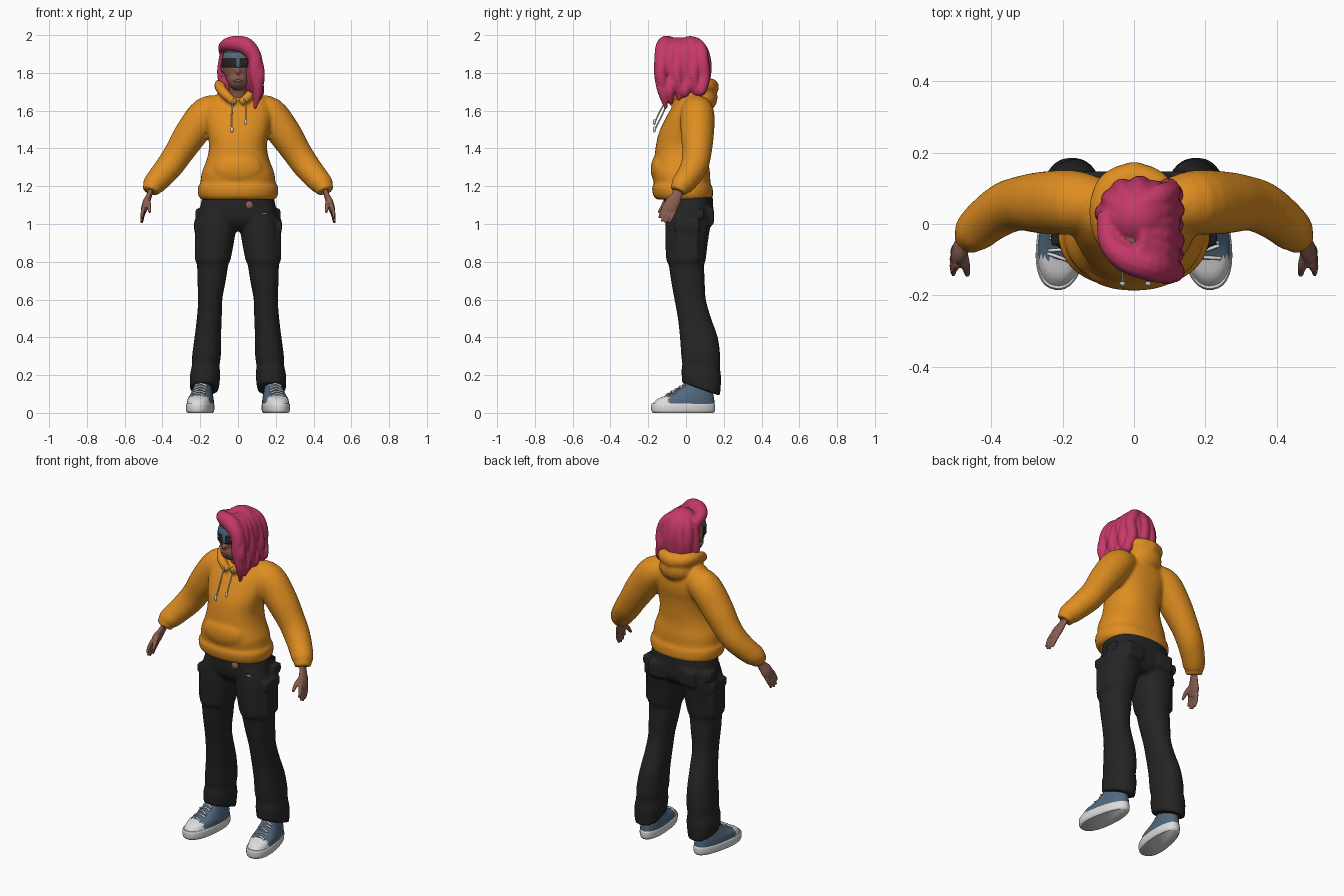
import bpy, bmesh, math
from mathutils import Vector, Matrix

default = bpy.data.objects.get("Cube")
if default:
    bpy.data.objects.remove(default, do_unlink=True)


def material(name, *rgb):
    mat = bpy.data.materials.new(name)
    mat.use_nodes = True
    mat.diffuse_color = (*rgb, 1)
    mat.node_tree.nodes["Principled BSDF"].inputs["Base Color"].default_value = (*rgb, 1)
    return mat


ORANGE = material("hoodie orange", .74, .27, .015)
PINK = material("hair pink", .56, .04, .14)
CHARCOAL = material("trouser charcoal", .018, .018, .018)
SKIN = material("skin brown", .25, .11, .08)
SLATE = material("slate blue", .08, .14, .21)
WHITE = material("rubber white", .72, .72, .72)
LIP = material("lip brown", .2, .07, .06)


def spline(rows, steps=4):
    """Smooth curve through rows of numbers of any length."""
    out, last = [], len(rows) - 1
    for i in range(last):
        quad = zip(rows[max(i - 1, 0)], rows[i], rows[i + 1], rows[min(i + 2, last)])
        quad = list(quad)
        for k in range(steps):
            t = k / steps
            out.append([(2*q + (r-p)*t + (2*p-5*q+4*r-s)*t*t + (3*q-p-3*r+s)*t**3) / 2
                        for p, q, r, s in quad])
    return out + [list(rows[last])]


def skin_loops(bm, loops):
    rings = [[bm.verts.new(co) for co in loop] for loop in loops]
    for low, high in zip(rings, rings[1:]):
        for i in range(len(low)):
            bm.faces.new((low[i - 1], low[i], high[i], high[i - 1]))
    bm.faces.new(rings[0][::-1])
    bm.faces.new(rings[-1])


def tube(bm, rows, s=1, flat=1, sides=12):
    """Tube through rows of x, y, z, radius; s mirrors it in x."""
    rows = spline(rows)
    pts = [Vector((s * r[0], r[1], r[2])) for r in rows]
    u, loops = None, []
    for i, p in enumerate(pts):
        t = (pts[min(i + 1, len(pts) - 1)] - pts[max(i - 1, 0)]).normalized()
        if u is None:
            u = Vector((0, 0, 1)) if abs(t.x) > .8 else Vector((1, 0, 0))
        u = (u - t * u.dot(t)).normalized()
        v, r = t.cross(u), rows[i][3]
        angles = [math.tau * k / sides for k in range(sides)]
        loops.append([p + u * (r * flat * math.cos(a)) + v * (r * math.sin(a)) for a in angles])
    skin_loops(bm, loops)


def stack(bm, rows, s=1, power=2.3, taper=0, sides=40):
    """Rounded rings: z, centre x, centre y, half width, half depth, tilt."""
    def bend(c):
        return math.copysign(abs(c) ** (2 / power), c)
    loops = []
    for z, cx, cy, rx, ry, tilt in spline(rows):
        loop = []
        for k in range(sides):
            a = math.tau * k / sides
            dx, dy = bend(math.cos(a)), bend(math.sin(a))
            loop.append((s * cx + rx * dx * (1 - taper * dy), cy + ry * dy, z - tilt * ry * dy))
        loops.append(loop)
    skin_loops(bm, loops)


def ball(bm, loc, size):
    mat = Matrix.Translation(loc) @ Matrix.Diagonal((*size, 1))
    bmesh.ops.create_uvsphere(bm, u_segments=32, v_segments=20, radius=1, matrix=mat)


def block(bm, loc, size):
    mat = Matrix.Translation(loc) @ Matrix.Diagonal((*size, 1))
    bmesh.ops.create_cube(bm, size=1, matrix=mat)


def finish(bm, name, *mats, voxel=0, rounds=3):
    """Make the object; a voxel size fuses overlapping parts into one skin."""
    bmesh.ops.recalc_face_normals(bm, faces=bm.faces)
    mesh = bpy.data.meshes.new(name)
    bm.to_mesh(mesh)
    bm.free()
    for mat in mats:
        mesh.materials.append(mat)
    for poly in mesh.polygons:
        poly.use_smooth = True
    mesh.set_sharp_from_angle(angle=math.radians(50))
    ob = bpy.data.objects.new(name, mesh)
    bpy.context.scene.collection.objects.link(ob)
    if voxel:
        fuse = ob.modifiers.new("fuse", "REMESH")
        fuse.mode, fuse.voxel_size, fuse.use_smooth_shade = "VOXEL", voxel, True
        relax = ob.modifiers.new("relax", "SMOOTH")
        relax.factor, relax.iterations = .5, rounds
    return ob


# Hoodie: body, pouch, sleeves and lowered hood fused together
bm = bmesh.new()
stack(bm, [(1.13, 0, -.012, .195, .145, 0), (1.15, 0, -.015, .21, .158, 0),
           (1.195, 0, -.02, .213, .16, 0), (1.215, 0, -.02, .2, .15, 0),
           (1.27, 0, -.025, .192, .152, 0), (1.34, 0, -.025, .166, .143, 0),
           (1.41, 0, -.02, .153, .14, 0), (1.48, 0, -.01, .163, .135, 0),
           (1.55, 0, .012, .178, .125, 0), (1.61, 0, .027, .178, .107, 0),
           (1.66, 0, .035, .15, .08, 0), (1.695, 0, .035, .09, .06, 0)])
ball(bm, (0, -.135, 1.29), (.13, .052, .085))
ball(bm, (0, .095, 1.67), (.1, .072, .078))
for s in (1, -1):
    tube(bm, [(.08, .05, 1.61, .07), (.165, .06, 1.585, .09), (.25, .06, 1.475, .088),
              (.315, .058, 1.375, .077), (.36, .045, 1.31, .073), (.41, .012, 1.25, .066),
              (.445, -.02, 1.21, .06), (.455, -.032, 1.192, .05), (.463, -.042, 1.172, .046)],
         s, sides=20)
    tube(bm, [(.012, -.08, 1.64, .02), (.06, -.065, 1.68, .026), (.09, -.02, 1.715, .028),
              (.092, .05, 1.735, .034), (.06, .11, 1.73, .042), (-.01, .133, 1.725, .045)], s)
finish(bm, "hoodie", ORANGE, voxel=.01)

# Drawstrings with tips
bm = bmesh.new()
for x, drop in ((-.032, 1.5), (.04, 1.54)):
    tube(bm, [(x * .8, -.09, 1.665, .004), (x, -.125, drop + .08, .004), (x, -.165, drop, .004)])
    ball(bm, (x, -.167, drop), (.008, .008, .016))
finish(bm, "drawstrings", WHITE)

# Trousers: hips, wide legs and cargo pockets fused together
bm = bmesh.new()
stack(bm, [(.965, 0, .02, .11, .08, 0), (1.01, 0, .015, .19, .122, 0),
           (1.07, 0, .013, .203, .132, 0), (1.16, 0, .01, .185, .13, 0)])
for s in (1, -1):
    stack(bm, [(1.08, .1, .015, .095, .12, 0), (1, .113, .01, .106, .12, 0),
               (.9, .122, .003, .1, .112, 0), (.81, .133, 0, .093, .104, 0),
               (.785, .134, .002, .083, .094, 0), (.7, .14, .01, .075, .089, 0),
               (.6, .147, .022, .064, .083, 0), (.5, .152, .045, .066, .088, 0),
               (.4, .16, .068, .07, .1, 0), (.3, .167, .078, .076, .103, 0),
               (.25, .171, .08, .073, .1, .1), (.2, .174, .081, .08, .105, .2),
               (.125, .178, .08, .076, .1, .35)], s)
    block(bm, (s * .205, .005, .9), (.045, .12, .19))
    block(bm, (s * .205, .005, .99), (.055, .13, .05))
    block(bm, (s * .2, .06, 1.055), (.05, .07, .05))
    block(bm, (s * .105, .13, 1.04), (.1, .035, .09))
finish(bm, "trousers", CHARCOAL, voxel=.01)

# Waist details
bm = bmesh.new()
ball(bm, (.06, -.115, 1.1), (.022, .014, .022))
finish(bm, "waist_tag", SKIN)
bm = bmesh.new()
ball(bm, (.145, -.104, 1.055), (.018, .007, .004))
finish(bm, "pocket_zip", WHITE)

# Hands: flat palm, four fingers and a thumb
along, across = Vector((.26, -.4, -.87)), Vector((0, .91, -.42))
for s, side in ((1, "left"), (-1, "right")):
    bm = bmesh.new()
    tube(bm, [(.455, -.03, 1.2, .026), (.47, -.05, 1.15, .03), (.487, -.072, 1.11, .04),
              (.499, -.09, 1.07, .032)], s, flat=.5)
    for k in range(4):
        root = Vector((.495, -.085, 1.085)) + across * (.02 * k - .03)
        reach = .075 if k in (0, 3) else .088
        knuckle, tip = root + along * reach * .55, root + along * reach
        tube(bm, [(*root, .011), (*knuckle, .01), (tip.x - .008, tip.y, tip.z, .006)], s, sides=10)
    tube(bm, [(.482, -.075, 1.13, .014), (.472, -.115, 1.1, .013), (.467, -.145, 1.06, .007)], s)
    finish(bm, side + "_hand", SKIN, voxel=.005, rounds=1)

# Shoes: sole, canvas upper with toe cap, laces
for s, side in ((1, "left"), (-1, "right")):
    sole, upper, laces = bmesh.new(), bmesh.new(), bmesh.new()
    stack(sole, [(0, 0, -.015, .062, .162, 0), (.012, 0, -.015, .069, .17, 0),
                 (.04, 0, -.015, .07, .171, 0), (.05, 0, -.015, .066, .167, 0)], taper=.12)
    stack(upper, [(.04, 0, -.015, .067, .167, 0), (.075, 0, 0, .064, .15, 0),
                  (.1, 0, .03, .056, .115, 0), (.14, 0, .06, .046, .08, 0),
                  (.19, 0, .07, .042, .065, 0)], taper=.1, sides=64)
    for f in upper.faces:
        c = f.calc_center_median()
        f.material_index = int(c.y < -.1 and c.z < .1)
    for k in range(5):
        y, z = -.095 + .022 * k, .097 + .013 * k
        lean = .007 * (-1) ** k
        tube(laces, [(-.034, y + lean, z - .007, .005), (0, y, z + .005, .005),
                     (.034, y - lean, z - .007, .005)], sides=8)
    for part in (finish(sole, side + "_sole", WHITE),
                 finish(upper, side + "_shoe_upper", SLATE, WHITE),
                 finish(laces, side + "_laces", WHITE)):
        part.location.x = s * .195
        part.rotation_euler.z = s * math.radians(8)

# Head: skull, jaw, neck, nose and ears
bm = bmesh.new()
ball(bm, (0, -.035, 1.845), (.082, .095, .122))
ball(bm, (0, -.067, 1.768), (.057, .063, .06))
ball(bm, (0, -.132, 1.808), (.013, .017, .017))
tube(bm, [(0, .02, 1.6, .055), (0, .005, 1.68, .048), (0, -.02, 1.78, .048)])
for s in (1, -1):
    ball(bm, (s * .083, -.02, 1.83), (.01, .018, .028))
finish(bm, "head", SKIN, voxel=.006, rounds=2)
bm = bmesh.new()
ball(bm, (0, -.126, 1.757), (.023, .008, .008))
finish(bm, "lips", LIP)
bm = bmesh.new()
ball(bm, (-.088, -.02, 1.79), (.005, .005, .012))
finish(bm, "earring", WHITE)

# Eye mask: band cut from a shell around the head, dark below the brow
bm = bmesh.new()
shell = Matrix.Translation((0, -.035, 1.845)) @ Matrix.Diagonal((.088, .103, .13, 1))
bmesh.ops.create_uvsphere(bm, u_segments=64, v_segments=48, radius=1, matrix=shell)
outside = [f for f in bm.faces if f.calc_center_median().y > -.05
           or not 1.832 < f.calc_center_median().z < 1.912]
bmesh.ops.delete(bm, geom=outside, context="FACES")
for f in bm.faces:
    c = f.calc_center_median()
    f.material_index = int(c.z < 1.878 and abs(c.x) > .01)
mask = finish(bm, "eye_mask", SLATE, CHARCOAL)
mask.modifiers.new("thickness", "SOLIDIFY").thickness = .006
bm = bmesh.new()
for s in (1, -1):
    ball(bm, (s * .036, -.126, 1.856), (.014, .006, .005))
finish(bm, "eyes", SKIN)

# Hair: cap, swept fringe, long locks over the left side, shorter back
bm = bmesh.new()
ball(bm, (.01, .022, 1.872), (.103, .1, .123))
ball(bm, (.01, .04, 1.78), (.088, .075, .13))
ball(bm, (.078, -.015, 1.81), (.05, .125, .14))
tube(bm, [(-.075, .03, 1.92, .03), (-.068, -.05, 1.945, .032), (-.02, -.095, 1.955, .042),
          (.045, -.115, 1.94, .046), (.088, -.13, 1.88, .038), (.092, -.135, 1.79, .034),
          (.105, -.125, 1.7, .026), (.088, -.105, 1.61, .008)])
for k in range(6):
    y, wave = -.125 + .043 * k, .008 * (-1) ** k
    end = 1.62 + .017 * k
    tube(bm, [(.01, y * .5, 1.955, .038), (.07, y * .85, 1.925, .036), (.1, y, 1.86, .031),
              (.104 + wave, y - wave, 1.78, .031), (.106 - wave, y * .95 + wave, 1.7, .026),
              (.095, y * .8 - .01, end, .008)])
for k in range(6):
    a = math.radians(25 + 31 * k)
    dx, dy, wave = math.cos(a), math.sin(a), .006 * (-1) ** k
    tube(bm, [(.01, .01, 1.96, .035), (.01 + .06 * dx, .02 + .055 * dy, 1.93, .035),
              (.01 + .084 * dx, .03 + .074 * dy, 1.86, .031),
              (.01 + .084 * dx + wave, .03 + .072 * dy, 1.78, .03),
              (.01 + .07 * dx, .03 + .06 * dy, 1.68, .018)])
finish(bm, "hair", PINK, voxel=.007, rounds=2)
